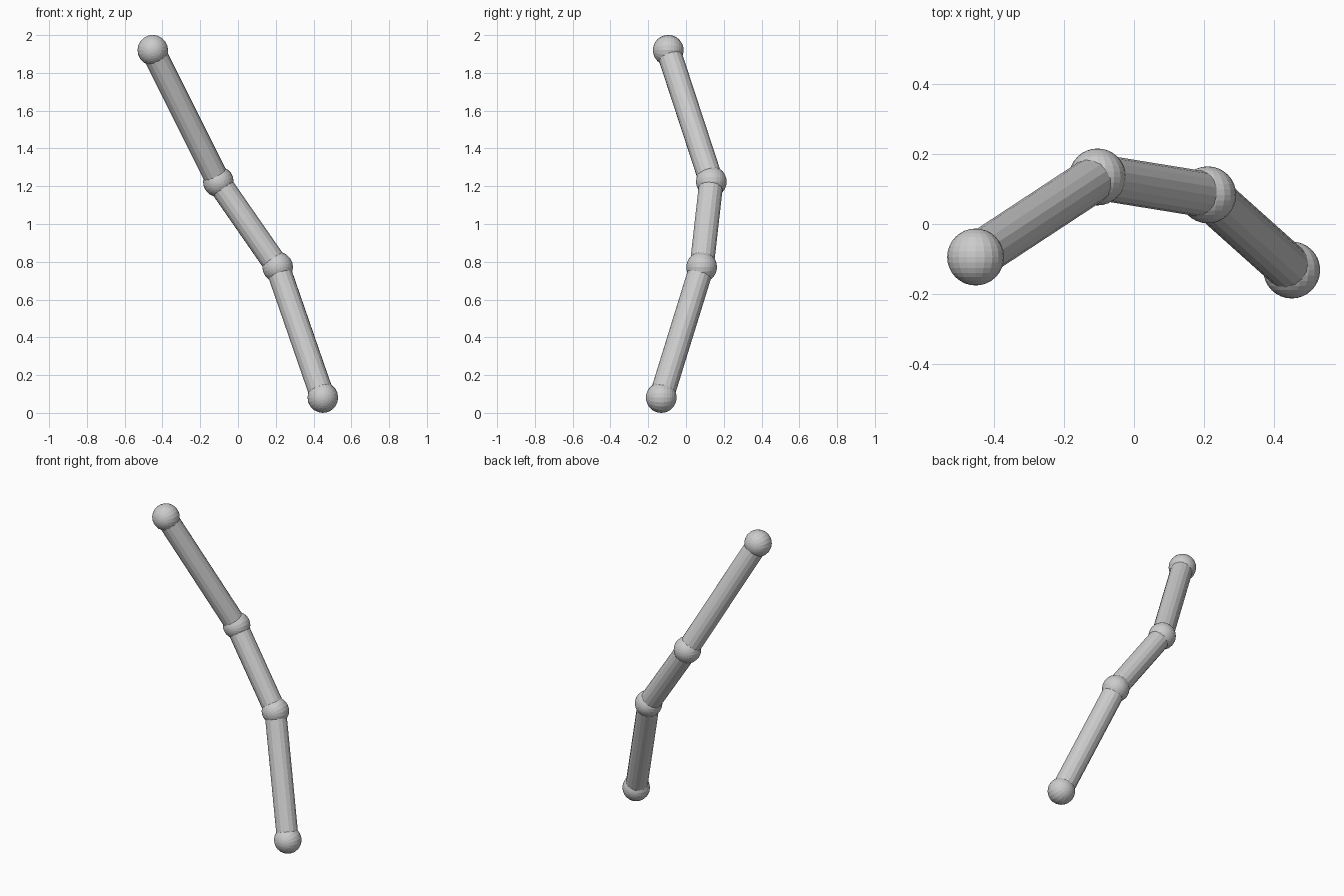
import bpy
from math import radians
from mathutils import Vector

if "Cube" in bpy.data.objects:
    bpy.data.objects.remove(bpy.data.objects["Cube"])

JOINT_R = 0.081
ROD_R = 0.065

# Joint centres, from the foot to the tip
joints = [Vector(p) for p in (
    (0.449, -0.131, 0.081),
    (0.21, 0.083, 0.772),
    (-0.104, 0.134, 1.224),
    (-0.451, -0.094, 1.92),
)]


def ball(name, centre):
    bpy.ops.mesh.primitive_uv_sphere_add(
        segments=20, ring_count=16, radius=JOINT_R,
        location=centre, rotation=(radians(90), 0, 0))
    bpy.context.object.name = name


def rod(name, a, b):
    d = b - a
    bpy.ops.mesh.primitive_cylinder_add(
        vertices=16, radius=ROD_R, depth=d.length, location=(a + b) / 2,
        rotation=d.to_track_quat('Z', 'Y').to_euler())
    bpy.context.object.name = name


# Ball joints
for name, p in zip(("bottom_ball", "lower_joint", "upper_joint", "top_ball"), joints):
    ball(name, p)

# Rods linking neighbouring joints
for name, a, b in zip(("lower_rod", "middle_rod", "upper_rod"), joints, joints[1:]):
    rod(name, a, b)
